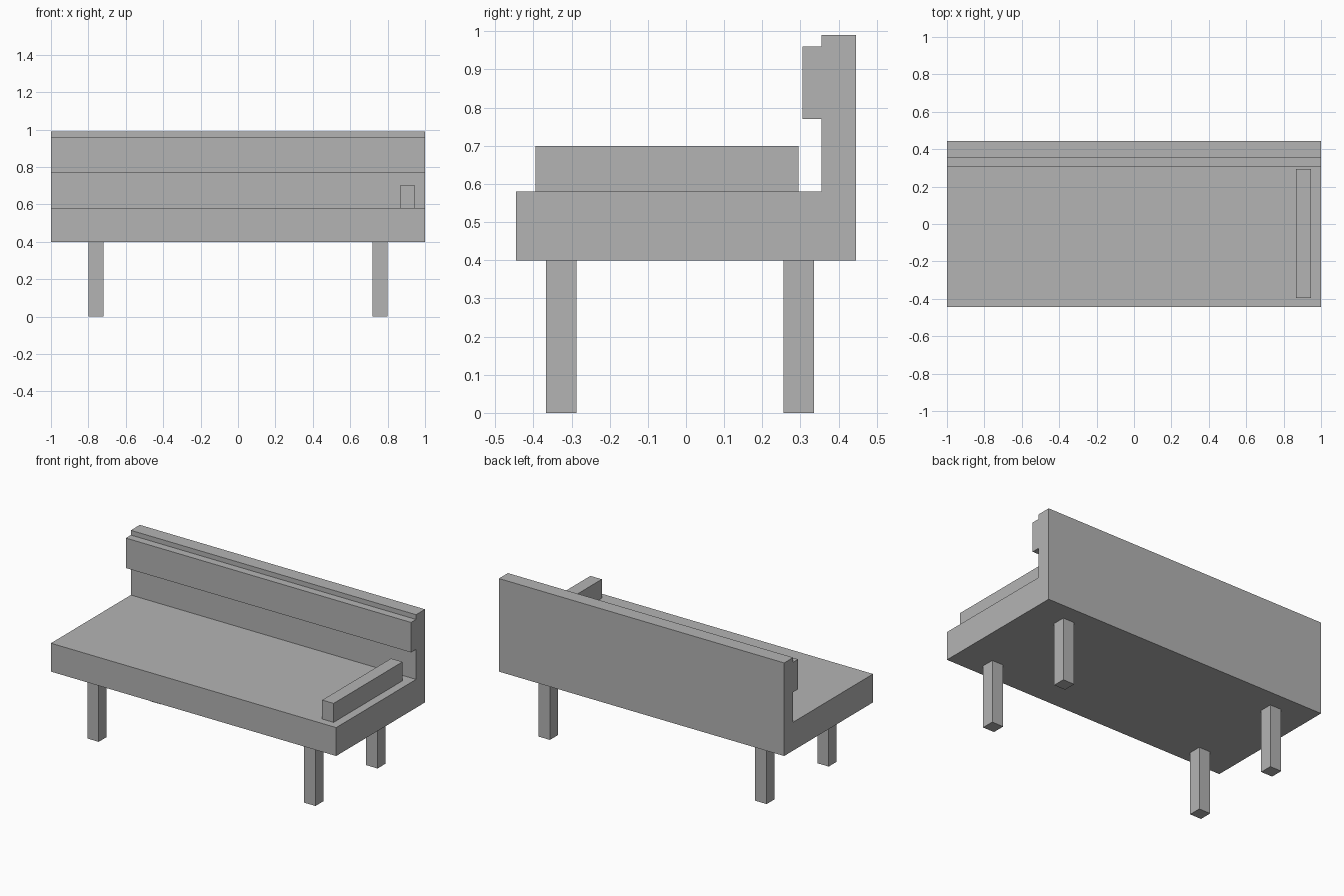
import bpy
import bmesh

cube = bpy.data.objects.get("Cube")
if cube:
    bpy.data.objects.remove(cube, do_unlink=True)

# Single flat grey
grey = bpy.data.materials.new("plain grey")
grey.use_nodes = True
COLOUR = (0.456, 0.456, 0.456, 1)
grey.diffuse_color = COLOUR
grey.node_tree.nodes["Principled BSDF"].inputs["Base Color"].default_value = COLOUR


def extrude_profile(name, profile, x0, x1):
    """Sweep a closed (y, z) outline along x."""
    bm = bmesh.new()
    face = bm.faces.new([bm.verts.new((x0, y, z)) for y, z in profile])
    swept = bmesh.ops.extrude_face_region(bm, geom=[face])["geom"]
    verts = [v for v in swept if isinstance(v, bmesh.types.BMVert)]
    bmesh.ops.translate(bm, verts=verts, vec=(x1 - x0, 0, 0))
    bmesh.ops.recalc_face_normals(bm, faces=bm.faces)
    mesh = bpy.data.meshes.new(name)
    bm.to_mesh(mesh)
    bm.free()
    mesh.materials.append(grey)
    obj = bpy.data.objects.new(name, mesh)
    bpy.context.collection.objects.link(obj)
    return obj


def box(name, x0, x1, y0, y1, z0, z1):
    return extrude_profile(name, [(y0, z0), (y1, z0), (y1, z1), (y0, z1)], x0, x1)


# Seat slab and backrest with its raised head cushion, as one outline
extrude_profile("seat_and_back", [
    (-0.445, 0.4), (0.445, 0.4), (0.445, 0.99), (0.355, 0.99), (0.355, 0.96),
    (0.305, 0.96), (0.305, 0.77), (0.355, 0.77), (0.355, 0.58), (-0.445, 0.58),
], -1, 1)

# One armrest, on the left side only
box("left_armrest", 0.867, 0.947, -0.395, 0.295, 0.58, 0.70)

# Four square legs
LEG = 0.08
for side, x in (("right", -0.8), ("left", 0.72)):
    for end, y in (("front", -0.367), ("back", 0.255)):
        box(f"{end}_{side}_leg", x, x + LEG, y, y + LEG, 0, 0.4)
